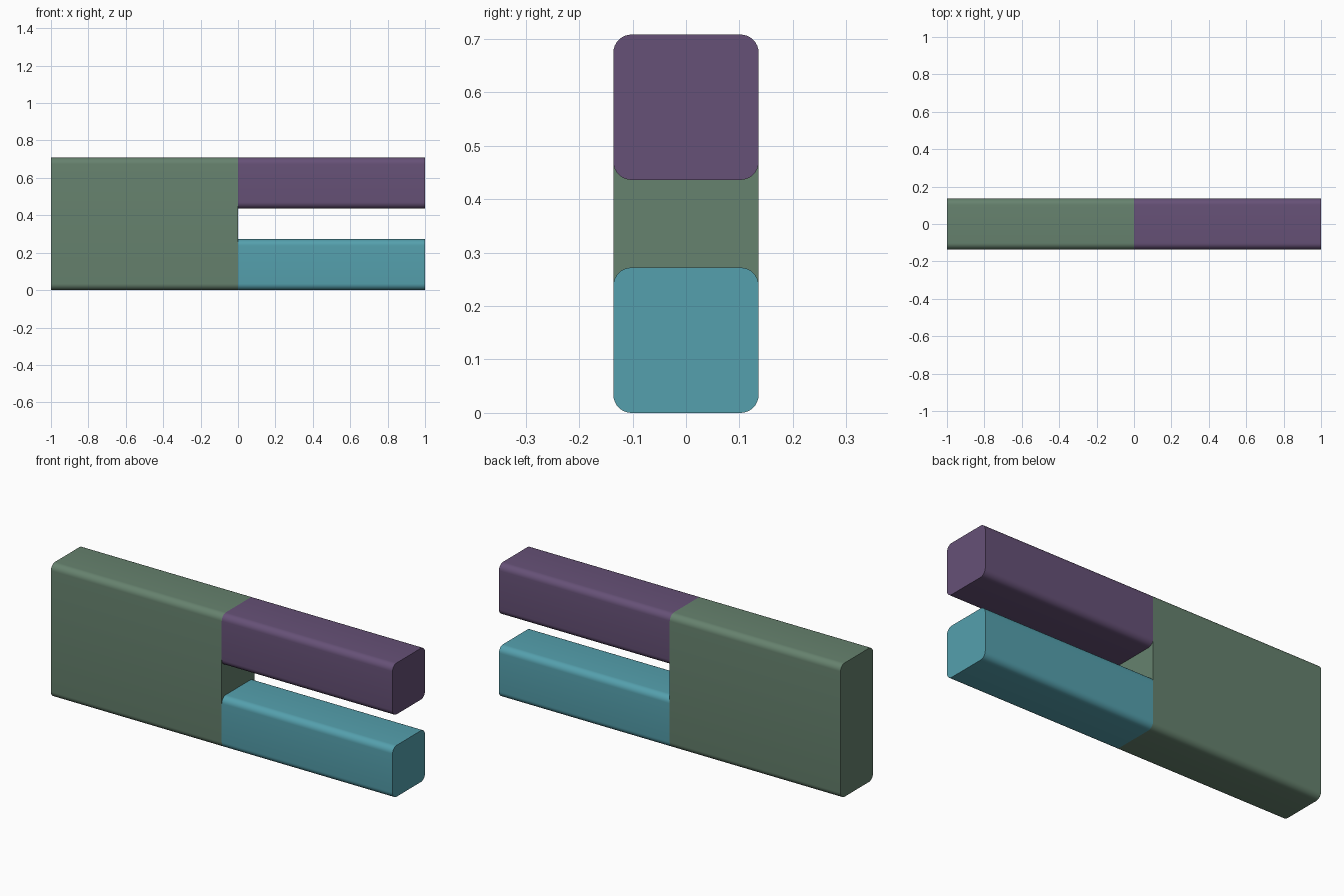
import bpy, bmesh, math

if "Cube" in bpy.data.objects:
    bpy.data.objects.remove(bpy.data.objects["Cube"])

HALF_W = 0.136   # half thickness in y
RADIUS = 0.034   # rounding of the long edges
SEGS = 8


def rounded_bar(name, x0, x1, z0, z1, color):
    """Rounded-rectangle section in y-z, extruded along x with flat ends."""
    corners = [(HALF_W - RADIUS, z1 - RADIUS), (RADIUS - HALF_W, z1 - RADIUS),
               (RADIUS - HALF_W, z0 + RADIUS), (HALF_W - RADIUS, z0 + RADIUS)]
    bm = bmesh.new()
    ring = []
    for i, (cy, cz) in enumerate(corners):
        for k in range(SEGS + 1):
            a = math.pi / 2 * (i + k / SEGS)
            ring.append(bm.verts.new((x0, cy + RADIUS * math.cos(a),
                                      cz + RADIUS * math.sin(a))))
    cap = bm.faces.new(ring)
    out = bmesh.ops.extrude_face_region(bm, geom=[cap], use_keep_orig=True)
    moved = [g for g in out["geom"] if isinstance(g, bmesh.types.BMVert)]
    bmesh.ops.translate(bm, verts=moved, vec=(x1 - x0, 0, 0))
    bmesh.ops.recalc_face_normals(bm, faces=bm.faces)

    mesh = bpy.data.meshes.new(name)
    bm.to_mesh(mesh)
    bm.free()
    obj = bpy.data.objects.new(name, mesh)
    bpy.context.collection.objects.link(obj)

    mat = bpy.data.materials.new(name + "_color")
    mat.diffuse_color = (*color, 1)
    mat.use_nodes = True
    mat.node_tree.nodes["Principled BSDF"].inputs["Base Color"].default_value = mat.diffuse_color
    mesh.materials.append(mat)

    bpy.ops.object.select_all(action='DESELECT')
    obj.select_set(True)
    bpy.context.view_layer.objects.active = obj
    bpy.ops.object.shade_smooth_by_angle(angle=math.radians(30))
    return obj


# Tall block on the left, two arms on the right with a slot between them
rounded_bar("main_block", -1, 0, 0, 0.708, (0.133, 0.223, 0.156))
rounded_bar("upper_arm", 0, 1, 0.436, 0.708, (0.133, 0.082, 0.184))
rounded_bar("lower_arm", 0, 1, 0, 0.272, (0.09, 0.352, 0.42))
